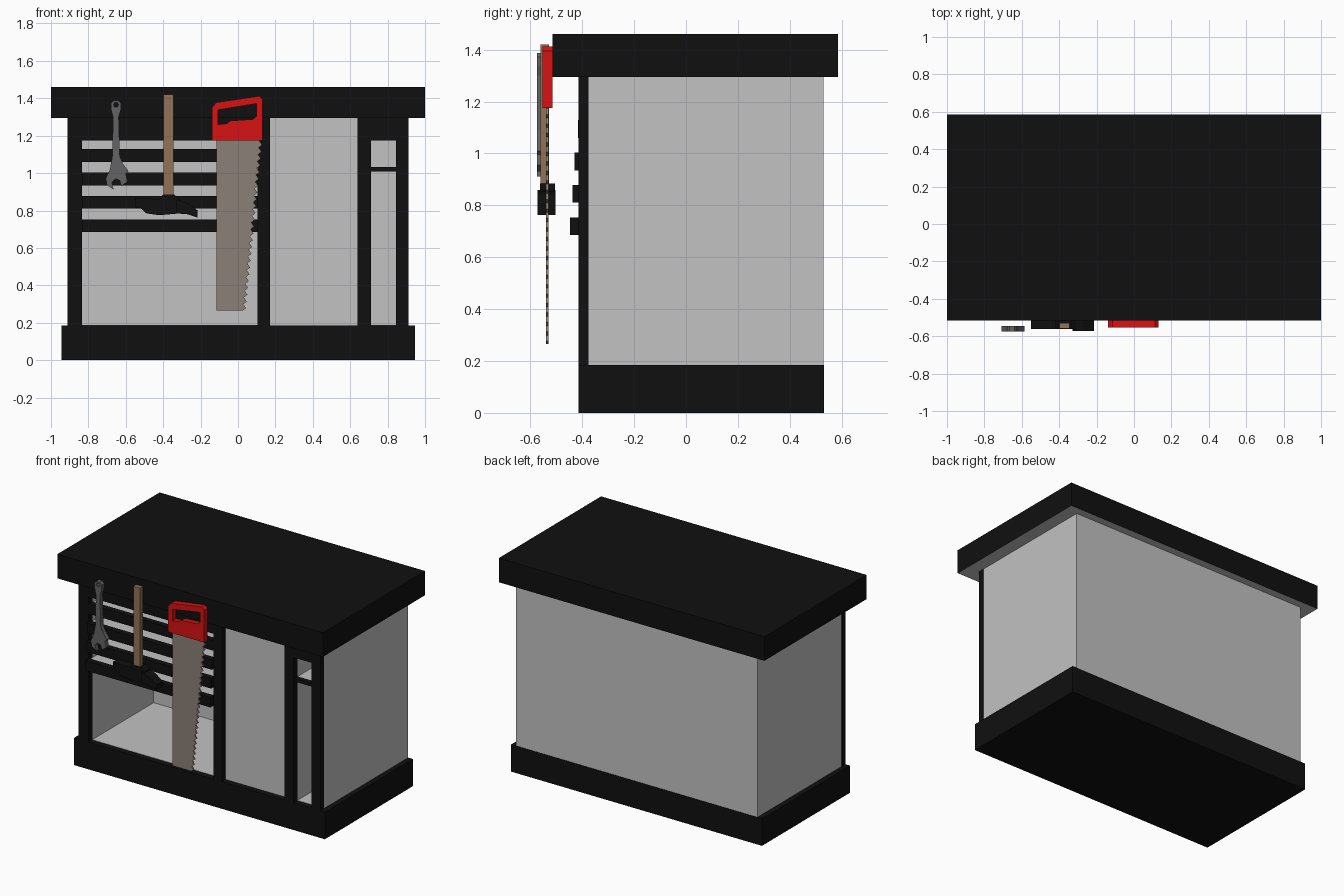
import bpy, bmesh, math


def material(name, rgb):
    m = bpy.data.materials.new(name)
    m.diffuse_color = (*rgb, 1)
    return m


BLACK = material("black", (0.005, 0.005, 0.005))
GRAY = material("light gray", (0.54, 0.54, 0.54))
RED = material("red", (0.68, 0.006, 0.006))
WOOD = material("wood", (0.29, 0.17, 0.093))
BLADE = material("blade metal", (0.26, 0.22, 0.185))
STEEL = material("dark steel", (0.125, 0.125, 0.125))


def prism(name, profile, y0, y1, mat):
    """Extrude an x-z outline from y0 to y1."""
    bm = bmesh.new()
    face = bm.faces.new([bm.verts.new((x, y0, z)) for x, z in profile])
    ext = bmesh.ops.extrude_face_region(bm, geom=[face])
    moved = [v for v in ext["geom"] if isinstance(v, bmesh.types.BMVert)]
    bmesh.ops.translate(bm, vec=(0, y1 - y0, 0), verts=moved)
    bmesh.ops.recalc_face_normals(bm, faces=bm.faces)
    mesh = bpy.data.meshes.new(name)
    bm.to_mesh(mesh)
    bm.free()
    mesh.materials.append(mat)
    ob = bpy.data.objects.new(name, mesh)
    bpy.context.collection.objects.link(ob)
    return ob


def box(name, x0, x1, y0, y1, z0, z1, mat):
    return prism(name, [(x0, z0), (x1, z0), (x1, z1), (x0, z1)], y0, y1, mat)


def cut(ob, cutter):
    """Subtract the cutter, then remove it."""
    cutter.hide_render = True
    mod = ob.modifiers.new("cut", "BOOLEAN")
    mod.operation, mod.solver, mod.object = "DIFFERENCE", "EXACT", cutter
    bpy.context.view_layer.objects.active = ob
    bpy.ops.object.modifier_apply(modifier=mod.name)
    bpy.data.objects.remove(cutter)


# Worktop with a gray underside, and plinth
top = box("worktop", -1, 1, -0.515, 0.585, 1.295, 1.46, BLACK)
top.data.materials.append(GRAY)
for p in top.data.polygons:
    p.material_index = int(p.normal.z < -0.5)
box("plinth", -0.945, 0.945, -0.415, 0.532, 0, 0.185, BLACK)

# Cabinet body with two open compartments
BAYS = [(-0.835, 0.105), (0.71, 0.845)]
BACK = 0.285
body = box("cabinet_body", -0.91, 0.91, -0.375, 0.53, 0.15, 1.30, GRAY)
for x0, x1 in BAYS:
    cut(body, box("bay_cutter", x0, x1, -0.5, BACK, 0.187, 1.175, GRAY))

# Front frame: posts and top rails
for x0, x1 in [(-0.912, -0.835), (0.105, 0.17), (0.64, 0.71), (0.845, 0.912)]:
    box("front_post", x0, x1, -0.415, -0.375, 0.185, 1.295, BLACK)
for x0, x1 in BAYS:
    box("top_rail", x0, x1, -0.415, -0.375, 1.175, 1.295, BLACK)

# Drawers, each pulled out a little further than the one above
for z, y in [(1.06, -0.416), (0.935, -0.43), (0.81, -0.438), (0.685, -0.447)]:
    box("drawer_front", -0.835, 0.105, y, y + 0.04, z, z + 0.068, BLACK)
    box("drawer_tray", -0.833, 0.103, y + 0.04, BACK, z + 0.045, z + 0.062, GRAY)

# Shelf in the narrow bay
box("shelf_edge", 0.71, 0.845, -0.41, -0.375, 1.01, 1.032, BLACK)
box("shelf", 0.711, 0.844, -0.375, BACK, 1.012, 1.03, GRAY)

# Saw: toothed blade and handle with a grip hole
teeth = 25
outline = [(-0.115, 1.2), (-0.115, 0.265), (0.025, 0.265)]
for i in range(teeth):
    t = i / teeth
    x, z = 0.025 + 0.09 * t, 0.265 + 0.91 * t
    outline += [(x + 0.018, z + 0.012), (x + 0.003, z + 0.034)]
outline.append((0.115, 1.2))
prism("saw_blade", outline, -0.539, -0.529, BLADE)
handle = prism("saw_handle", [(-0.14, 1.175), (0.132, 1.175), (0.132, 1.395), (0.112, 1.412),
                              (-0.115, 1.378), (-0.14, 1.352)], -0.553, -0.515, RED)
cut(handle, prism("grip_cutter", [(-0.107, 1.26), (-0.06, 1.265), (-0.04, 1.28), (0.08, 1.288),
                                  (0.1, 1.305), (0.1, 1.372), (-0.107, 1.338)], -0.6, -0.45, RED))

# Hammer: wooden handle, thick face and flat claw
box("hammer_handle", -0.397, -0.345, -0.56, -0.528, 0.86, 1.42, WOOD)
prism("hammer_head", [(-0.55, 0.865), (-0.55, 0.82), (-0.515, 0.808), (-0.49, 0.785), (-0.42, 0.775),
                      (-0.31, 0.785), (-0.31, 0.86), (-0.34, 0.885), (-0.4, 0.885), (-0.42, 0.862)],
      -0.562, -0.505, BLACK)
prism("hammer_claw", [(-0.33, 0.86), (-0.33, 0.785), (-0.27, 0.78), (-0.217, 0.762),
                      (-0.215, 0.8), (-0.27, 0.84)], -0.572, -0.503, BLACK)

# Wrench: open jaw, shank and hanging eye
wrench = prism("wrench", [(-0.68, 1.372), (-0.665, 1.388), (-0.64, 1.388), (-0.625, 1.372),
                          (-0.627, 1.335), (-0.638, 1.3), (-0.632, 1.09), (-0.615, 1.05),
                          (-0.585, 1.01), (-0.6, 0.995), (-0.59, 0.955), (-0.625, 0.93),
                          (-0.632, 0.96), (-0.655, 0.97), (-0.675, 0.95), (-0.665, 0.912),
                          (-0.7, 0.935), (-0.708, 0.97), (-0.685, 1.02), (-0.672, 1.09),
                          (-0.668, 1.3), (-0.678, 1.335)], -0.575, -0.545, STEEL)
eye = [(-0.652 + 0.014 * math.cos(a * math.pi / 3), 1.365 + 0.014 * math.sin(a * math.pi / 3))
       for a in range(6)]
cut(wrench, prism("eye_cutter", eye, -0.6, -0.5, STEEL))
